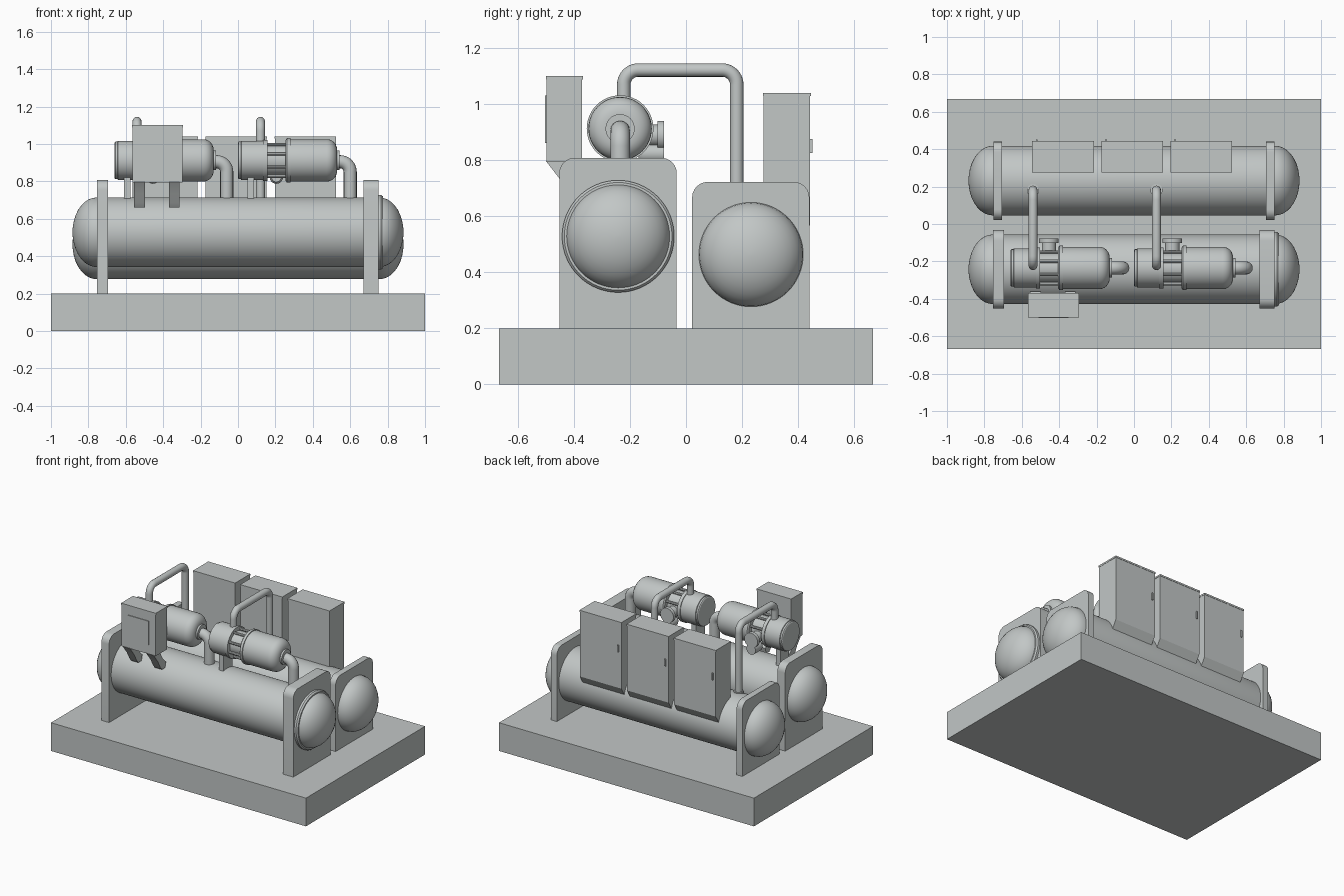
import bpy, bmesh, math
from mathutils import Vector, Matrix

if "Cube" in bpy.data.objects:
    bpy.data.objects.remove(bpy.data.objects["Cube"])

grey = bpy.data.materials.new("machine grey")
grey.diffuse_color = (0.54, 0.57, 0.565, 1)
grey.use_nodes = True
grey.node_tree.nodes["Principled BSDF"].inputs["Base Color"].default_value = grey.diffuse_color


def finish(name, bm, bevel=0):
    bmesh.ops.recalc_face_normals(bm, faces=bm.faces)
    me = bpy.data.meshes.new(name)
    bm.to_mesh(me)
    bm.free()
    ob = bpy.data.objects.new(name, me)
    bpy.context.collection.objects.link(ob)
    me.materials.append(grey)
    if bevel:
        m = ob.modifiers.new("bevel", 'BEVEL')
        m.width, m.segments = bevel, 2
    return ob


def box(name, x0, x1, y0, y1, z0, z1, bevel=0):
    bm = bmesh.new()
    bmesh.ops.create_cube(bm, size=1)
    for v in bm.verts:
        v.co = ((x0, x1)[v.co.x > 0], (y0, y1)[v.co.y > 0], (z0, z1)[v.co.z > 0])
    return finish(name, bm, bevel)


def extrude_x(name, profile, x0, x1, bevel=0):
    """Extrude a (y, z) outline along x."""
    bm = bmesh.new()
    f = bm.faces.new([bm.verts.new((x0, y, z)) for y, z in profile])
    r = bmesh.ops.extrude_face_region(bm, geom=[f])
    for v in r['geom']:
        if isinstance(v, bmesh.types.BMVert):
            v.co.x = x1
    return finish(name, bm, bevel)


def lathe(name, profile, origin, axis='X', n=48):
    """Spin (distance, radius) points around an axis through origin."""
    bm = bmesh.new()
    rings = []
    for d, r in profile:
        rings.append([bm.verts.new((d, r * math.cos(2 * math.pi * i / n),
                                    r * math.sin(2 * math.pi * i / n))) for i in range(n)])
    for a, b in zip(rings, rings[1:]):
        for i in range(n):
            j = (i + 1) % n
            bm.faces.new((a[i], a[j], b[j], b[i]))
    bm.faces.new(rings[0])
    bm.faces.new(rings[-1])
    rot = {'X': Matrix(), 'Y': Matrix.Rotation(math.pi / 2, 4, 'Z'),
           'Z': Matrix.Rotation(-math.pi / 2, 4, 'Y')}[axis]
    bm.transform(Matrix.Translation(origin) @ rot)
    return finish(name, bm)


def pipe(name, pts, r, bend):
    """Round tube through pts with rounded corners."""
    pts = [Vector(p) for p in pts]
    path = [pts[0]]
    for a, p, b in zip(pts, pts[1:], pts[2:]):
        u, v = (a - p).normalized(), (b - p).normalized()
        c = p + (u + v) * bend
        for i in range(11):
            t = math.pi / 2 * i / 10
            path.append(c - v * bend * math.cos(t) - u * bend * math.sin(t))
    path.append(pts[-1])
    cu = bpy.data.curves.new(name, 'CURVE')
    cu.dimensions = '3D'
    cu.bevel_depth, cu.bevel_resolution, cu.use_fill_caps = r, 6, True
    s = cu.splines.new('POLY')
    s.points.add(len(path) - 1)
    for q, co in zip(s.points, path):
        q.co = (*co, 1)
    tmp = bpy.data.objects.new(name + " path", cu)
    bpy.context.collection.objects.link(tmp)
    bpy.context.view_layer.update()
    me = bpy.data.meshes.new_from_object(tmp.evaluated_get(bpy.context.evaluated_depsgraph_get()))
    bpy.data.objects.remove(tmp)
    bm = bmesh.new()
    bm.from_mesh(me)
    return finish(name, bm)


# Base slab
box("base_slab", -1, 1, -0.667, 0.667, 0, 0.2)


# Pressure vessels with domed ends
def vessel(name, y, z):
    r, half, depth = 0.186, 0.755, 0.13
    dome = [(half + depth * math.sin(t), r * math.cos(t))
            for t in [math.radians(a) for a in (0, 10, 20, 30, 40, 50, 60, 70, 80, 88)]]
    lathe(name, [(-d, q) for d, q in reversed(dome)] + dome, (0, y, z), n=64)


vessel("front_vessel", -0.242, 0.528)
vessel("rear_vessel", 0.232, 0.463)
lathe("front_vessel_flange", [(0.74, 0.2), (0.765, 0.2), (0.775, 0.192)], (0, -0.242, 0.528), n=64)


# End plates with rounded top corners
def end_plate(name, x0, x1, y0, y1, top, r=0.055):
    prof = [(y0, 0.2), (y1, 0.2)]
    for cy, start in ((y1 - r, 0), (y0 + r, 90)):
        for a in range(0, 91, 15):
            t = math.radians(start + a)
            prof.append((cy + r * math.cos(t), top - r + r * math.sin(t)))
    extrude_x(name, prof, x0, x1)


end_plate("front_plate_left", -0.755, -0.695, -0.452, -0.033, 0.808)
end_plate("front_plate_right", 0.67, 0.75, -0.452, -0.033, 0.808)
end_plate("rear_plate_left", -0.75, -0.705, 0.022, 0.44, 0.722)
end_plate("rear_plate_right", 0.705, 0.75, 0.022, 0.44, 0.722)

# Two compressors with their piping
CY, CZ = -0.235, 0.912
for tag, x in (("left", -0.66), ("right", 0.0)):
    lathe("compressor_head_" + tag,
          [(0, 0.094), (0.004, 0.1), (0.016, 0.1), (0.018, 0.105), (0.135, 0.105),
           (0.135, 0.11), (0.158, 0.11), (0.158, 0.082), (0.262, 0.082)], (x, CY, CZ))
    cap = [(0.475 + 0.055 * math.sin(math.radians(a)), 0.055 + 0.058 * math.cos(math.radians(a)))
           for a in range(0, 91, 15)]
    lathe("compressor_motor_" + tag,
          [(0.255, 0.11), (0.262, 0.119), (0.28, 0.119), (0.28, 0.113)] + cap, (x, CY, CZ))
    # Tie rods around the narrow middle
    for i in range(8):
        a = math.pi / 8 + i * math.pi / 4
        lathe(f"tie_rod_{tag}_{i}", [(0.155, 0.009), (0.265, 0.009)],
              (x, CY + 0.092 * math.cos(a), CZ + 0.092 * math.sin(a)), n=8)
    # Suction elbow
    lathe("suction_flange_" + tag, [(0.52, 0.052), (0.543, 0.052), (0.543, 0.036)], (x, CY, CZ), n=32)
    pipe("suction_elbow_" + tag, [(x + 0.52, CY, 0.905), (x + 0.6, CY, 0.905), (x + 0.6, CY, 0.68)],
         0.035, 0.055)
    # Discharge pipe over to the rear vessel
    px = x + 0.12
    pipe("discharge_pipe_" + tag, [(px, -0.222, 0.98), (px, -0.222, 1.121),
                                   (px, 0.181, 1.121), (px, 0.181, 0.62)], 0.024, 0.052)
    lathe("discharge_collar_" + tag, [(0.62, 0.033), (0.652, 0.033)], (px, 0.181, 0), 'Z', 24)
    # Side port and its flange
    lathe("side_port_" + tag, [(-0.18, 0.038), (-0.102, 0.038), (-0.102, 0.052),
                               (-0.078, 0.052)], (x + 0.205, 0, 0.888), 'Y', 32)
    # Drain canister and support leg below
    lathe("drain_canister_" + tag, [(-0.17, 0.026), (-0.155, 0.036), (-0.078, 0.036)],
          (x + 0.205, 0, 0.823), 'Y', 24)
    box("support_leg_" + tag, x + 0.05, x + 0.085, CY - 0.05, CY + 0.05, 0.69, 0.83)

# Control box on brackets, with an inset door plate
box("control_box", -0.565, -0.297, -0.498, -0.37, 0.795, 1.09)
box("control_box_lid", -0.567, -0.295, -0.5, -0.368, 1.088, 1.1)
box("control_box_door", -0.51, -0.35, -0.503, -0.497, 0.86, 1.03)
bracket = [(-0.5, 0.797), (-0.452, 0.735), (-0.425, 0.685), (-0.405, 0.66),
           (-0.37, 0.66), (-0.36, 0.70), (-0.40, 0.74), (-0.43, 0.797)]
for tag, x in (("left", -0.555), ("right", -0.37)):
    extrude_x("control_bracket_" + tag, bracket, x, x + 0.057)

# Three electrical cabinets on the rear vessel
for i, x in enumerate((-0.545, -0.175, 0.195)):
    extrude_x(f"cabinet_{i}", [(0.277, 1.03), (0.443, 1.03), (0.443, 0.57), (0.40, 0.50),
                               (0.277, 0.50)], x + 0.002, x + 0.328)
    box(f"cabinet_lid_{i}", x, x + 0.33, 0.275, 0.445, 1.028, 1.04)
    box(f"cabinet_handle_{i}", x + 0.02, x + 0.03, 0.44, 0.451, 0.825, 0.875)

# Smooth the round parts, keeping hard edges
bpy.ops.object.select_all(action='SELECT')
bpy.context.view_layer.objects.active = bpy.data.objects["base_slab"]
bpy.ops.object.shade_smooth_by_angle(angle=math.radians(30))
